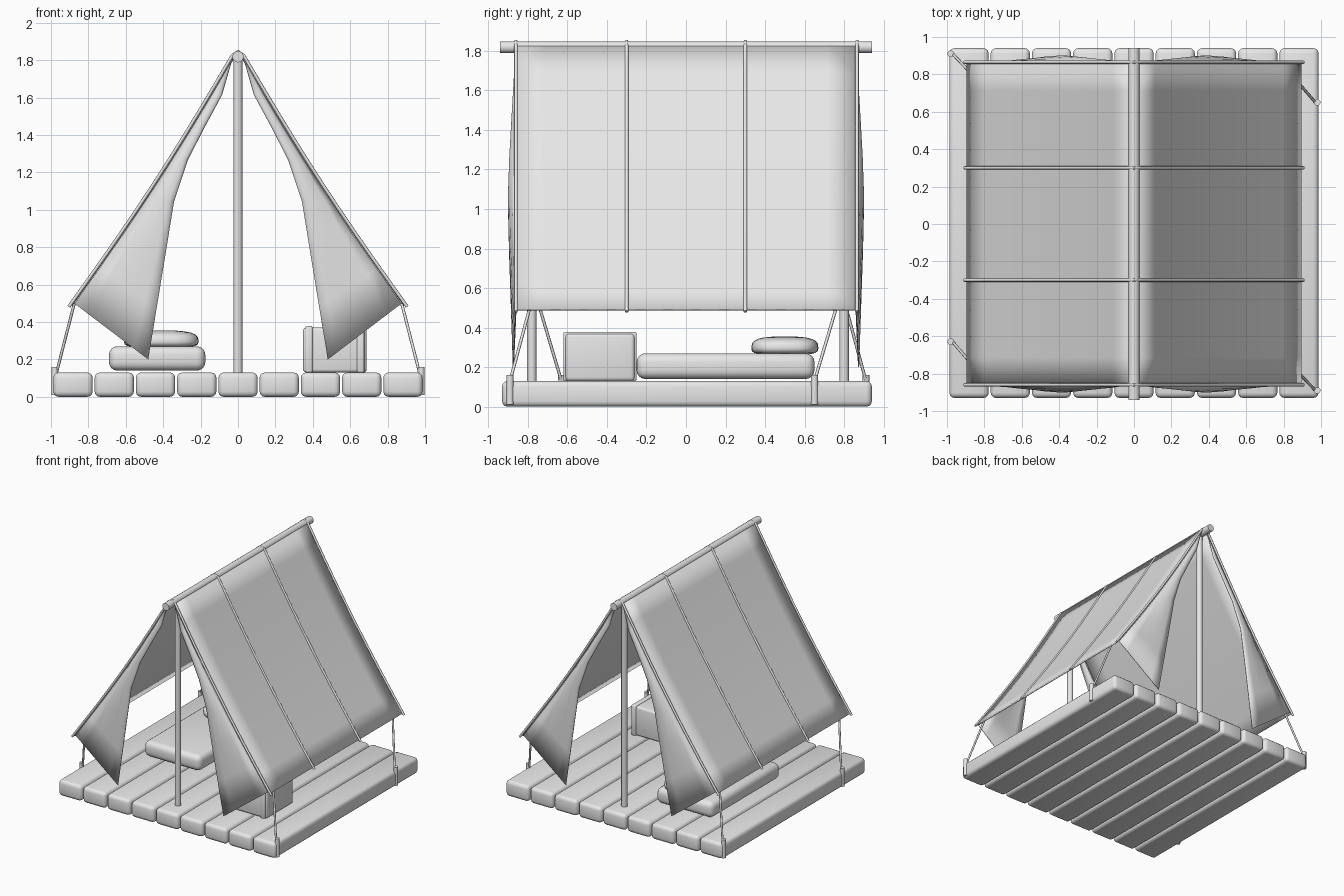
import bpy, bmesh, math
from mathutils import Vector

if "Cube" in bpy.data.objects:
    bpy.data.objects.remove(bpy.data.objects["Cube"])

gray = bpy.data.materials.new("plain gray")
gray.diffuse_color = (0.8, 0.8, 0.8, 1)
gray.use_nodes = True
gray.node_tree.nodes["Principled BSDF"].inputs["Base Color"].default_value = gray.diffuse_color


def finish(name, bm, angle=50):
    bmesh.ops.recalc_face_normals(bm, faces=bm.faces)
    me = bpy.data.meshes.new(name)
    bm.to_mesh(me)
    bm.free()
    me.materials.append(gray)
    ob = bpy.data.objects.new(name, me)
    bpy.context.collection.objects.link(ob)
    bpy.ops.object.select_all(action='DESELECT')
    ob.select_set(True)
    bpy.context.view_layer.objects.active = ob
    bpy.ops.object.shade_smooth_by_angle(angle=math.radians(angle))
    return ob


def box(name, lo, hi, bevel=0.02, segments=3):
    lo, hi = Vector(lo), Vector(hi)
    bm = bmesh.new()
    bmesh.ops.create_cube(bm, size=1)
    for v in bm.verts:
        v.co = Vector(((hi[i] + lo[i]) / 2 + v.co[i] * (hi[i] - lo[i]) for i in range(3)))
    bmesh.ops.bevel(bm, geom=bm.edges[:], offset=bevel, segments=segments,
                    profile=0.5, affect='EDGES', clamp_overlap=True)
    return finish(name, bm)


def tube(name, points, radius, sides=10):
    """Round bar swept along straight segments, joined at shared rings."""
    pts = [Vector(p) for p in points]
    bm = bmesh.new()
    rings = []
    for i, p in enumerate(pts):
        d = (pts[min(i + 1, len(pts) - 1)] - pts[max(i - 1, 0)]).normalized()
        ref = Vector((0, 1, 0)) if abs(d.y) < 0.9 else Vector((1, 0, 0))
        a = d.cross(ref).normalized()
        b = d.cross(a)
        rings.append([bm.verts.new(p + radius * (a * math.cos(t) + b * math.sin(t)))
                      for t in (2 * math.pi * k / sides for k in range(sides))])
    for r0, r1 in zip(rings, rings[1:]):
        for k in range(sides):
            n = (k + 1) % sides
            bm.faces.new((r0[k], r0[n], r1[n], r1[k]))
    bm.faces.new(rings[0])
    bm.faces.new(rings[-1])
    return finish(name, bm)


def sheet(name, rows, thickness):
    """Cloth built from rows of points, given a thickness."""
    bm = bmesh.new()
    grid = [[bm.verts.new(p) for p in row] for row in rows]
    for r0, r1 in zip(grid, grid[1:]):
        for k in range(len(r0) - 1):
            bm.faces.new((r0[k], r0[k + 1], r1[k + 1], r1[k]))
    bmesh.ops.remove_doubles(bm, verts=bm.verts, dist=0.0005)
    ob = finish(name, bm, 180)
    mod = ob.modifiers.new("thickness", 'SOLIDIFY')
    mod.thickness = thickness
    mod.offset = 0
    return ob


def slope(side, t, y, lift=0.0):
    """Point on the slightly sagging roof; t is 0 at the ridge, 1 at the eave."""
    out = lift - 0.022 * math.sin(math.pi * t)
    return (side * (0.025 + 0.865 * t + 0.83 * out), y, 1.82 - 1.33 * t + 0.55 * out)


# deck planks
for i in range(9):
    x = (i - 4) * 0.2205
    box(f"plank_{i + 1}", (x - 0.105, -0.93, 0), (x + 0.105, 0.94, 0.13), 0.028)

# ridge pole and uprights
tube("ridge_pole", [(0, -0.94, 1.818), (0, 0.94, 1.818)], 0.03, 16)
for y, n in ((-0.78, "front"), (0.80, "back")):
    tube(n + "_upright", [(0, y, 0.12), (0, y, 1.81)], 0.024, 14)

# roof cloth with seam cords
for s, n in ((-1, "left"), (1, "right")):
    ys = [-0.855 + 1.71 * k / 12 for k in range(13)]
    sheet(n + "_roof", [[slope(s, i / 10, y) for y in ys] for i in range(11)], 0.012)
for k, y in enumerate((-0.86, -0.3, 0.3, 0.865)):
    ts = [i / 10 for i in range(11)]
    path = [slope(-1, t * 1.01, y, 0.007) for t in reversed(ts)]
    path += [(0, y, 1.847)] + [slope(1, t * 1.01, y, 0.007) for t in ts]
    tube(f"seam_cord_{k + 1}", path, 0.009, 8)

# door flaps: outer edge follows the roof, inner edge hangs as a bent drape
inner = [(0.03, 1.81, 0.86), (0.085, 1.617, 0.865), (0.18, 1.44, 0.873),
         (0.267, 1.27, 0.884), (0.342, 1.046, 0.895), (0.388, 0.76, 0.89),
         (0.434, 0.48, 0.882), (0.48, 0.20, 0.873)]
for front in (-1, 1):
    for s in (-1, 1):
        rows = []
        for i, (x, z, y) in enumerate(inner):
            t = i / (len(inner) - 1)
            edge = Vector(slope(s, t * 0.99, front * 0.86, -0.008))
            hang = Vector((s * x, front * y, z))
            row = []
            for k in range(6):
                u = k / 5
                p = edge.lerp(hang, u)
                p.y += front * 0.018 * math.sin(math.pi * u) * math.sin(math.pi * t)
                row.append(p)
            rows.append(row)
        name = ("front" if front < 0 else "back") + ("_left" if s < 0 else "_right")
        sheet(name + "_flap", rows, 0.006)

# stakes and guy ropes
corners = ((1, -0.89, -0.79), (1, 0.65, 0.76), (-1, -0.63, -0.74), (-1, 0.91, 0.81))
for k, (s, y, ye) in enumerate(corners):
    tube(f"stake_{k + 1}", [(s * 0.98, y, 0.01), (s * 0.98, y, 0.16)], 0.018, 10)
    tube(f"guy_rope_{k + 1}", [(s * 0.875, ye, 0.50), (s * 0.97, y, 0.13)], 0.008, 8)

# mattress
box("mattress", (-0.69, -0.25, 0.14), (-0.175, 0.65, 0.27), 0.045, 4)

# pillow: squashed rounded square with a crown
bm = bmesh.new()
bmesh.ops.create_uvsphere(bm, u_segments=24, v_segments=12, radius=1)
for v in bm.verts:
    x, y, z = (math.copysign(abs(c) ** 0.65, c) for c in v.co)
    v.co = (-0.41 + 0.2 * x, 0.5 + 0.17 * y, 0.295 + (0.06 if z > 0 else 0.035) * z)
finish("pillow", bm, 80)

# storage chest with two bands
box("chest", (0.347, -0.61, 0.13), (0.688, -0.26, 0.37), 0.018)
for n, x in (("inner", 0.378), ("outer", 0.655)):
    box(n + "_chest_band", (x - 0.02, -0.62, 0.13), (x + 0.02, -0.25, 0.378), 0.008, 2)
